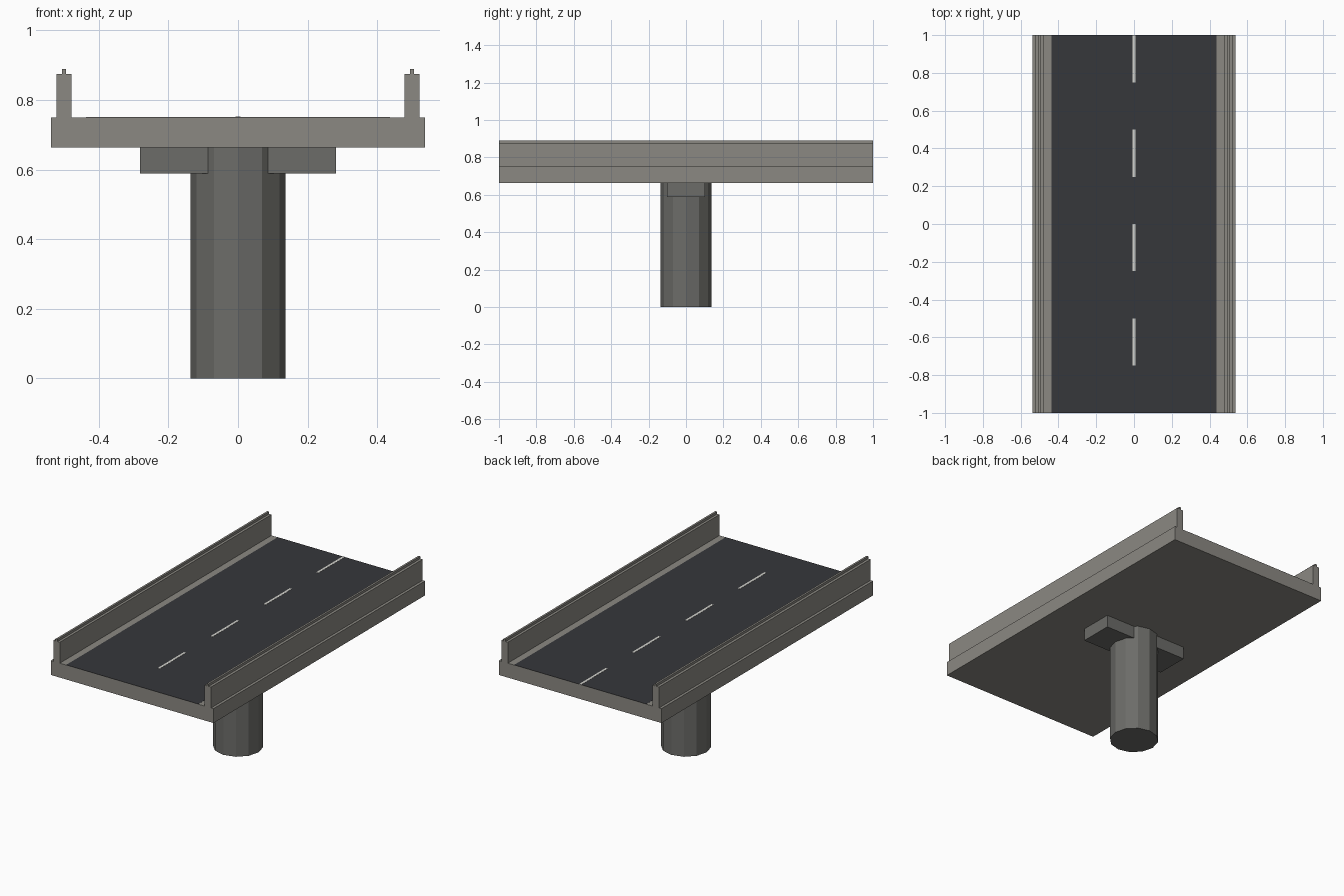
import bpy, bmesh, math

if "Cube" in bpy.data.objects:
    bpy.data.objects.remove(bpy.data.objects["Cube"])


def material(name, rgb):
    m = bpy.data.materials.new(name)
    m.diffuse_color = (*rgb, 1)
    m.use_nodes = True
    m.node_tree.nodes["Principled BSDF"].inputs["Base Color"].default_value = m.diffuse_color
    return m


concrete = material("concrete", (0.26, 0.25, 0.225))
pier_concrete = material("pier_concrete", (0.15, 0.15, 0.14))
asphalt = material("asphalt", (0.037, 0.038, 0.043))
paint = material("paint", (0.65, 0.65, 0.61))


def finish(name, bm, mat):
    bmesh.ops.recalc_face_normals(bm, faces=bm.faces)
    me = bpy.data.meshes.new(name)
    bm.to_mesh(me)
    bm.free()
    me.materials.append(mat)
    ob = bpy.data.objects.new(name, me)
    bpy.context.collection.objects.link(ob)
    return ob


def box(name, lo, hi, mat):
    bm = bmesh.new()
    bmesh.ops.create_cube(bm, size=1)
    for v in bm.verts:
        v.co = [lo[i] + (v.co[i] + 0.5) * (hi[i] - lo[i]) for i in range(3)]
    return finish(name, bm, mat)


# Deck with stepped parapets: half profile (x, z), mirrored and extruded along y
DECK_TOP = 0.75
half = [(0.538, 0.664), (0.538, DECK_TOP), (0.522, DECK_TOP), (0.522, 0.875),
        (0.506, 0.875), (0.506, 0.889), (0.494, 0.889), (0.494, 0.875),
        (0.479, 0.875), (0.479, DECK_TOP)]
profile = half + [(-x, z) for x, z in reversed(half)]
bm = bmesh.new()
face = bm.faces.new([bm.verts.new((x, -1, z)) for x, z in profile])
ext = bmesh.ops.extrude_face_region(bm, geom=[face], use_keep_orig=True)
for v in ext["geom"]:
    if isinstance(v, bmesh.types.BMVert):
        v.co.y = 1
finish("bridge_deck", bm, concrete)

# Road surface, a thin layer on the deck
box("road_surface", (-0.437, -1, DECK_TOP - 0.001), (0.437, 1, DECK_TOP + 0.001), asphalt)

# Dashed centre line
for i in range(4):
    y = -0.75 + 0.5 * i
    box(f"lane_dash_{i + 1}", (-0.007, y, DECK_TOP), (0.007, y + 0.25, DECK_TOP + 0.002), paint)

# Twelve-sided pier
bm = bmesh.new()
bmesh.ops.create_cone(bm, cap_ends=True, segments=12, radius1=0.137, radius2=0.137, depth=0.664)
bmesh.ops.translate(bm, verts=bm.verts, vec=(0, 0, 0.332))
finish("pier", bm, pier_concrete)

# Cross beam through the pier head
box("pier_cap", (-0.281, -0.101, 0.589), (0.281, 0.101, 0.664), pier_concrete)
